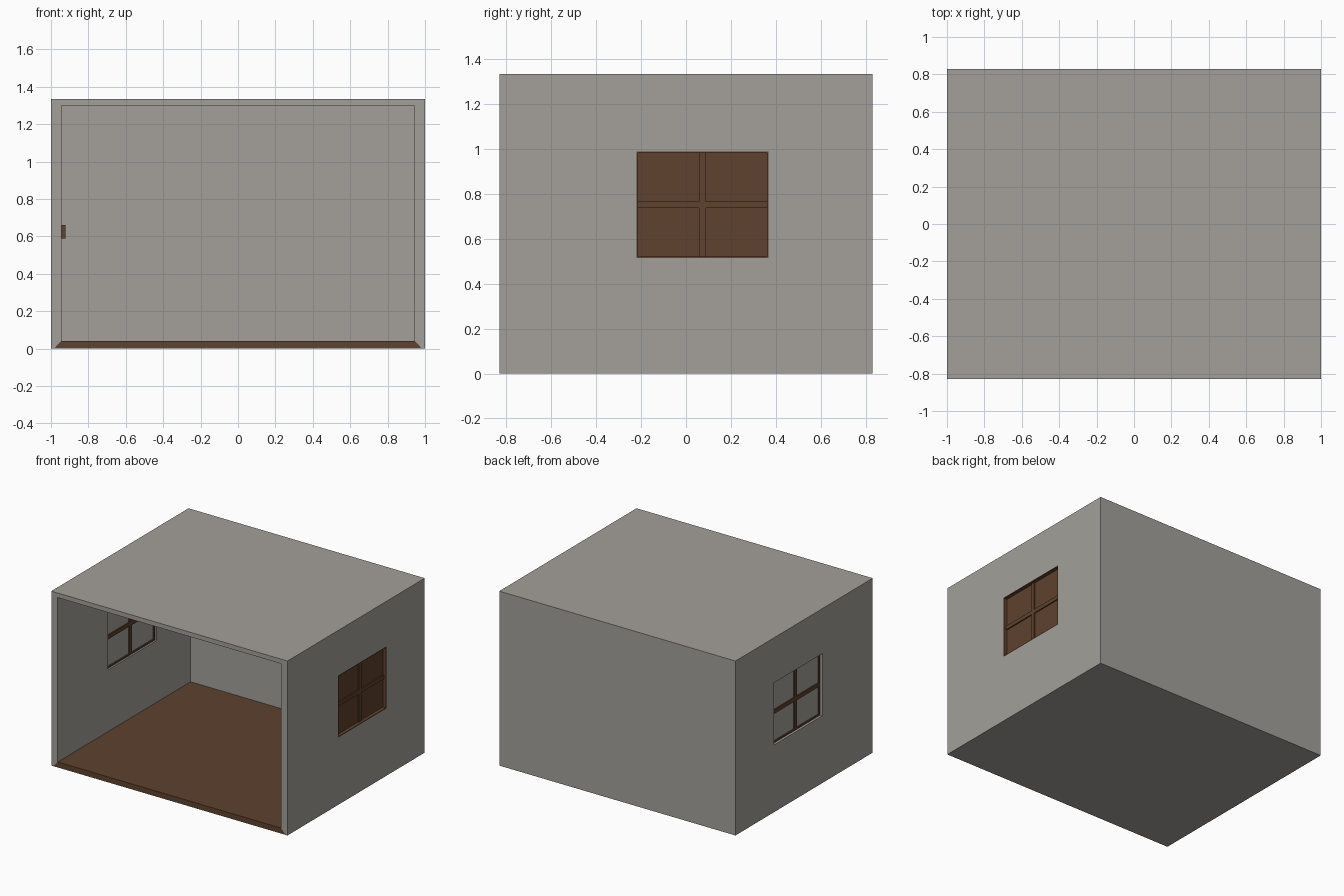
import bpy
import bmesh

if "Cube" in bpy.data.objects:
    bpy.data.objects.remove(bpy.data.objects["Cube"], do_unlink=True)


def make_material(name, rgb):
    mat = bpy.data.materials.new(name)
    mat.use_nodes = True
    mat.diffuse_color = (*rgb, 1)
    mat.node_tree.nodes["Principled BSDF"].inputs["Base Color"].default_value = (*rgb, 1)
    return mat


GREY = make_material("warm grey plaster", (0.367, 0.352, 0.323))
BROWN = make_material("dark brown wood", (0.112, 0.054, 0.027))


def prism(name, profile, y0, y1, mat):
    """Extrude an x-z outline from y0 to y1."""
    bm = bmesh.new()
    face = bm.faces.new([bm.verts.new((x, y0, z)) for x, z in profile])
    out = bmesh.ops.extrude_face_region(bm, geom=[face])
    for v in out["geom"]:
        if isinstance(v, bmesh.types.BMVert):
            v.co.y = y1
    bmesh.ops.recalc_face_normals(bm, faces=bm.faces)
    mesh = bpy.data.meshes.new(name)
    bm.to_mesh(mesh)
    bm.free()
    mesh.materials.append(mat)
    obj = bpy.data.objects.new(name, mesh)
    bpy.context.collection.objects.link(obj)
    return obj


def box(name, xs, ys, zs, mat):
    (x0, x1), (z0, z1) = xs, zs
    return prism(name, [(x0, z0), (x1, z0), (x1, z1), (x0, z1)], *ys, mat)


def cut(target, cutter):
    cutter.hide_render = True
    mod = target.modifiers.new("cut", "BOOLEAN")
    mod.operation = "DIFFERENCE"
    mod.solver = "EXACT"
    mod.object = cutter
    bpy.context.view_layer.objects.active = target
    bpy.ops.object.modifier_apply(modifier=mod.name)
    bpy.data.objects.remove(cutter, do_unlink=True)


# Main dimensions
W, D, H = 1.0, 0.83, 1.335
IN, BACK, CEIL = 0.945, 0.777, 1.30
FLOOR, LIP, BASE = 0.042, 0.98, 0.004
Y0, Y1, Z0, Z1 = -0.22, 0.367, 0.515, 0.99
YM, ZM = (Y0 + Y1) / 2, (Z0 + Z1) / 2

# Room shell, open at the front, with a window hole in each side wall
shell = box("room_shell", (-W, W), (-D, D), (0, H), GREY)
floor_outline = [(-LIP, BASE), (LIP, BASE), (IN, FLOOR), (-IN, FLOOR)]
room_outline = floor_outline[:3] + [(IN, CEIL), (-IN, CEIL), (-IN, FLOOR)]
cut(shell, prism("room_cutter", room_outline, -D - 0.1, BACK, GREY))
cut(shell, box("window_cutter", (-W - 0.1, W + 0.1), (Y0, Y1), (Z0, Z1), GREY))

# Wooden floor with mitred front lip
prism("floor", floor_outline, -D, BACK, BROWN)


def window(side, sign, pane_mat, frame_depth, frame_width):
    """Pane with a border frame and a cross of glazing bars."""
    def span(a, b):
        return tuple(sorted((sign * a, sign * b)))
    bars, frame, f = span(0.958, 0.982), span(*frame_depth), frame_width
    box(side + "_window_pane", span(0.967, 0.973), (Y0, Y1), (Z0, Z1), pane_mat)
    box(side + "_window_upright_bar", bars, (YM - 0.015, YM + 0.015), (Z0, Z1), BROWN)
    box(side + "_window_cross_bar", bars, (Y0, Y1), (ZM - 0.015, ZM + 0.015), BROWN)
    for end, a, b in (("front", Y0, Y0 + f), ("back", Y1 - f, Y1)):
        box(f"{side}_window_{end}_jamb", frame, (a, b), (Z0, Z1), BROWN)
    for end, a, b in (("sill", Z0, Z0 + f), ("head", Z1 - f, Z1)):
        box(f"{side}_window_{end}", frame, (Y0, Y1), (a, b), BROWN)


window("plus_x", 1, BROWN, (IN, W), 0.006)
window("minus_x", -1, GREY, (0.958, 0.982), 0.012)

# Small switch box on the inner wall
box("wall_switch", (-IN, -0.922), (0.50, 0.57), (0.59, 0.66), BROWN)
